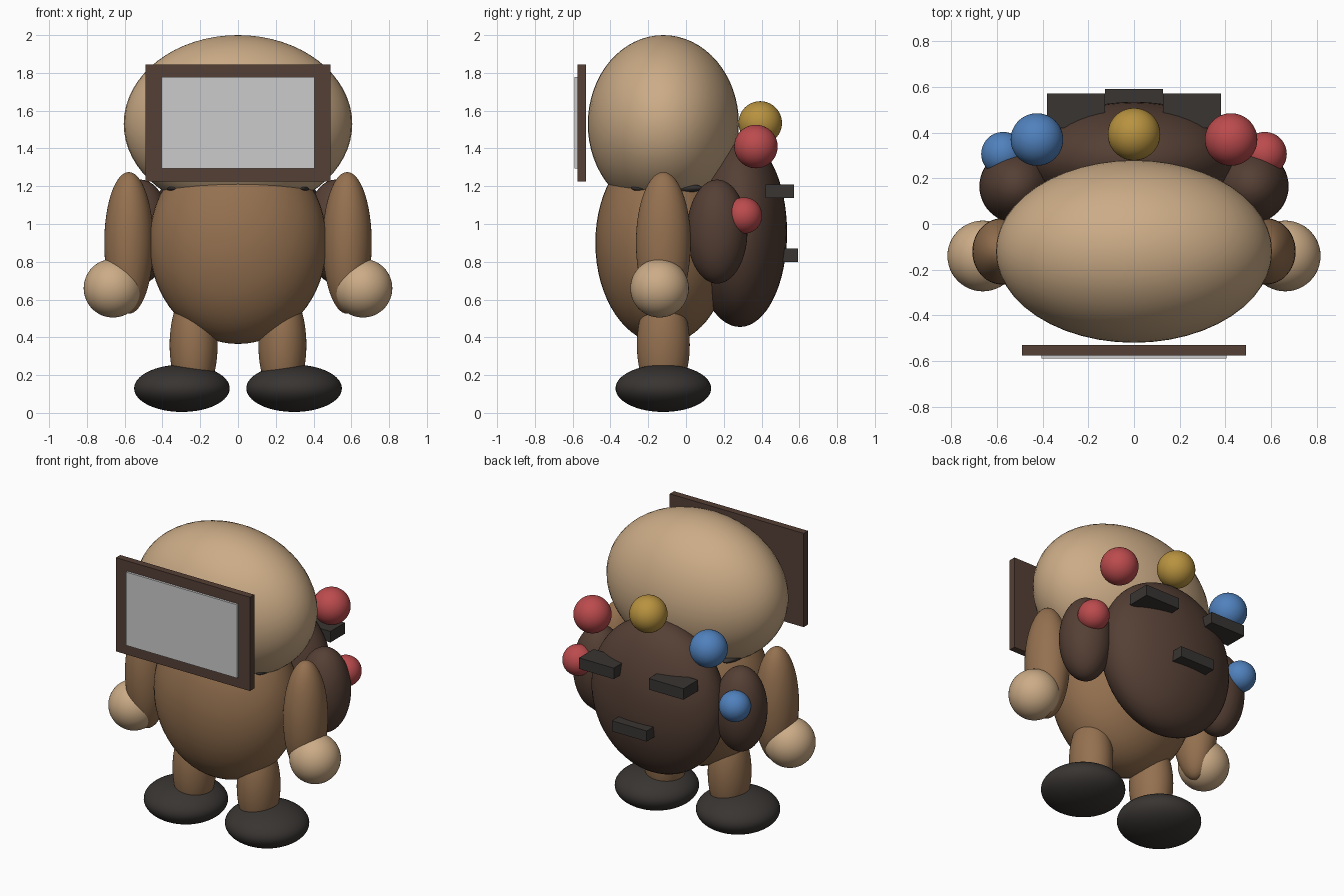
import bpy
from mathutils import Vector

if "Cube" in bpy.data.objects:
    bpy.data.objects.remove(bpy.data.objects["Cube"])


def material(name, r, g, b):
    m = bpy.data.materials.new(name)
    m.diffuse_color = (r, g, b, 1)
    m.use_nodes = True
    m.node_tree.nodes["Principled BSDF"].inputs["Base Color"].default_value = m.diffuse_color
    return m


TAN = material("tan", .60, .41, .24)
BROWN = material("brown", .30, .165, .08)
BARK = material("dark_brown", .09, .05, .035)
DARK = material("charcoal", .04, .035, .032)
RED = material("red", .50, .07, .075)
BLUE = material("blue", .08, .22, .51)
GOLD = material("gold", .48, .29, .05)
GREY = material("screen_grey", .55, .55, .55)


def ellipsoid(name, loc, radii, mat):
    bpy.ops.mesh.primitive_uv_sphere_add(segments=48, ring_count=32, location=loc)
    ob = bpy.context.object
    ob.name = name
    ob.scale = radii
    bpy.ops.object.transform_apply(location=False, rotation=False, scale=True)
    bpy.ops.object.shade_smooth()
    ob.data.materials.append(mat)
    return ob


def box(name, lo, hi, mat):
    lo, hi = Vector(lo), Vector(hi)
    bpy.ops.mesh.primitive_cube_add(size=1, location=(lo + hi) / 2)
    ob = bpy.context.object
    ob.name = name
    ob.scale = hi - lo
    bpy.ops.object.transform_apply(location=False, rotation=False, scale=True)
    ob.data.materials.append(mat)
    return ob


# Head and torso
ellipsoid("head", (0, -.12, 1.53), (.605, .40, .47), TAN)
ellipsoid("torso", (0, -.12, .90), (.47, .36, .535), BROWN)

# Screen in front of the face
box("screen_frame", (-.49, -.575, 1.225), (.49, -.53, 1.845), BARK)
box("screen", (-.405, -.59, 1.293), (.405, -.57, 1.778), GREY)

# Backpack body
ellipsoid("backpack", (0, .285, .955), (.46, .25, .50), BARK)

# Paired parts
for s, side, colour in ((-1, "left", BLUE), (1, "right", RED)):
    ellipsoid(side + "_arm", (s * .578, -.12, .90), (.13, .145, .375), BROWN)
    ellipsoid(side + "_hand", (s * .662, -.14, .66), (.155, .155, .155), TAN)
    ellipsoid(side + "_leg", (s * .235, -.12, .36), (.127, .14, .30), BROWN)
    ellipsoid(side + "_foot", (s * .297, -.12, .13), (.253, .253, .125), DARK)
    ellipsoid(side + "_pouch", (s * .517, .165, .96), (.16, .16, .275), BARK)
    ellipsoid(side + "_upper_ball", (s * .425, .37, 1.41), (.115, .115, .115), colour)
    ellipsoid(side + "_lower_ball", (s * .573, .307, 1.045), (.096, .096, .096), colour)
    # Shoulder strap, mostly sunk in the torso
    ellipsoid(side + "_strap", (s * .34, -.10, 1.19), (.05, .19, .03), DARK)
    box(side + "_upper_buckle", *sorted([(-.255 * -s - .127, .42, 1.137), (.255 * s + .127, .572, 1.21)]), DARK)

# Centre ball and lower buckle
ellipsoid("centre_ball", (0, .393, 1.535), (.115, .115, .115), GOLD)
box("lower_buckle", (-.127, .44, .80), (.127, .592, .87), DARK)
